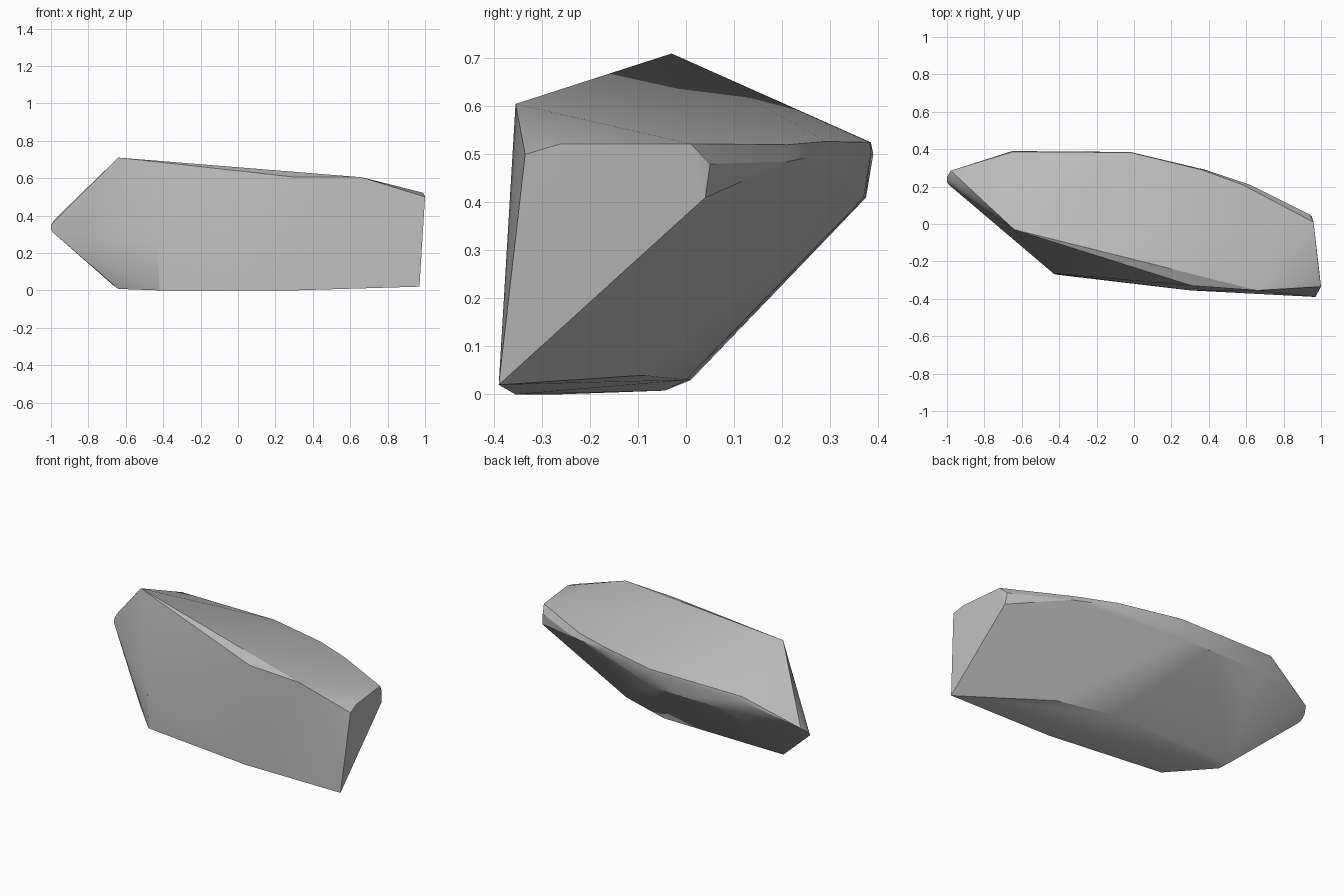
import bpy
import bmesh
import math

default_cube = bpy.data.objects.get("Cube")
if default_cube:
    bpy.data.objects.remove(default_cube, do_unlink=True)


def make_material(name, colour):
    material = bpy.data.materials.new(name)
    material.use_nodes = True
    material.diffuse_color = colour
    shader = material.node_tree.nodes["Principled BSDF"]
    shader.inputs["Base Color"].default_value = colour
    shader.inputs["Roughness"].default_value = 0.9
    return material


def build_chiselled_block(name, outlines, material):
    """Wrap a tight faceted skin around a set of corner outlines."""
    mesh = bpy.data.meshes.new(name)
    bm = bmesh.new()
    for outline in outlines:
        for corner in outline:
            bm.verts.new(corner)

    # Skin the corners and discard any that ended up inside
    hull = bmesh.ops.convex_hull(bm, input=bm.verts)
    leftovers = {item for key in ("geom_interior", "geom_unused") for item in hull[key]
                 if isinstance(item, bmesh.types.BMVert)}
    bmesh.ops.delete(bm, geom=list(leftovers), context="VERTS")
    bmesh.ops.recalc_face_normals(bm, faces=bm.faces)
    bm.to_mesh(mesh)
    bm.free()

    block = bpy.data.objects.new(name, mesh)
    bpy.context.collection.objects.link(block)
    mesh.materials.append(material)
    return block


# Slanted upper surface: peak, then the front brow
crown = [(-.64, -.03, .71), (.31, -.33, .605), (.66, -.355, .605)]

# Broken end on the left side
end_face = [(1, -.335, .5), (.99, -.26, .522), (.96, .01, .522),
            (.94, .05, .48), (.95, .04, .41), (.97, -.39, .02)]

# Rear rim: worn upper edge and the lower edge of its chamfer
rear_upper = [(.58, .21, .52), (.36, .29, .527), (-.02, .383, .525), (-.65, .385, .525)]
rear_lower = [(.62, .21, .485), (.38, .29, .5), (-.02, .385, .5), (-.65, .39, .5),
              (-.04, .37, .41), (-.22, .373, .41), (-.55, .375, .41)]

# Pointed tip on the right side
tip = [(-.98, .285, .38), (-1, .25, .35), (-1, .225, .325), (-.99, .21, .31)]

# Narrow underside, with a step in the front flank
underside = [(.3, -.355, 0), (-.42, -.27, 0), (-.43, -.265, .25), (-.64, -.045, .008),
             (-.67, .01, .03), (.15, 0, .03), (.47, -.09, .04)]

stone = make_material("stone grey", (.5, .5, .5, 1))
rock = build_chiselled_block(
    "rock", [crown, end_face, rear_upper, rear_lower, tip, underside], stone)

# Soften the worn areas while keeping the broken edges crisp
bpy.ops.object.select_all(action="DESELECT")
rock.select_set(True)
bpy.context.view_layer.objects.active = rock
bpy.ops.object.shade_smooth_by_angle(angle=math.radians(30))
